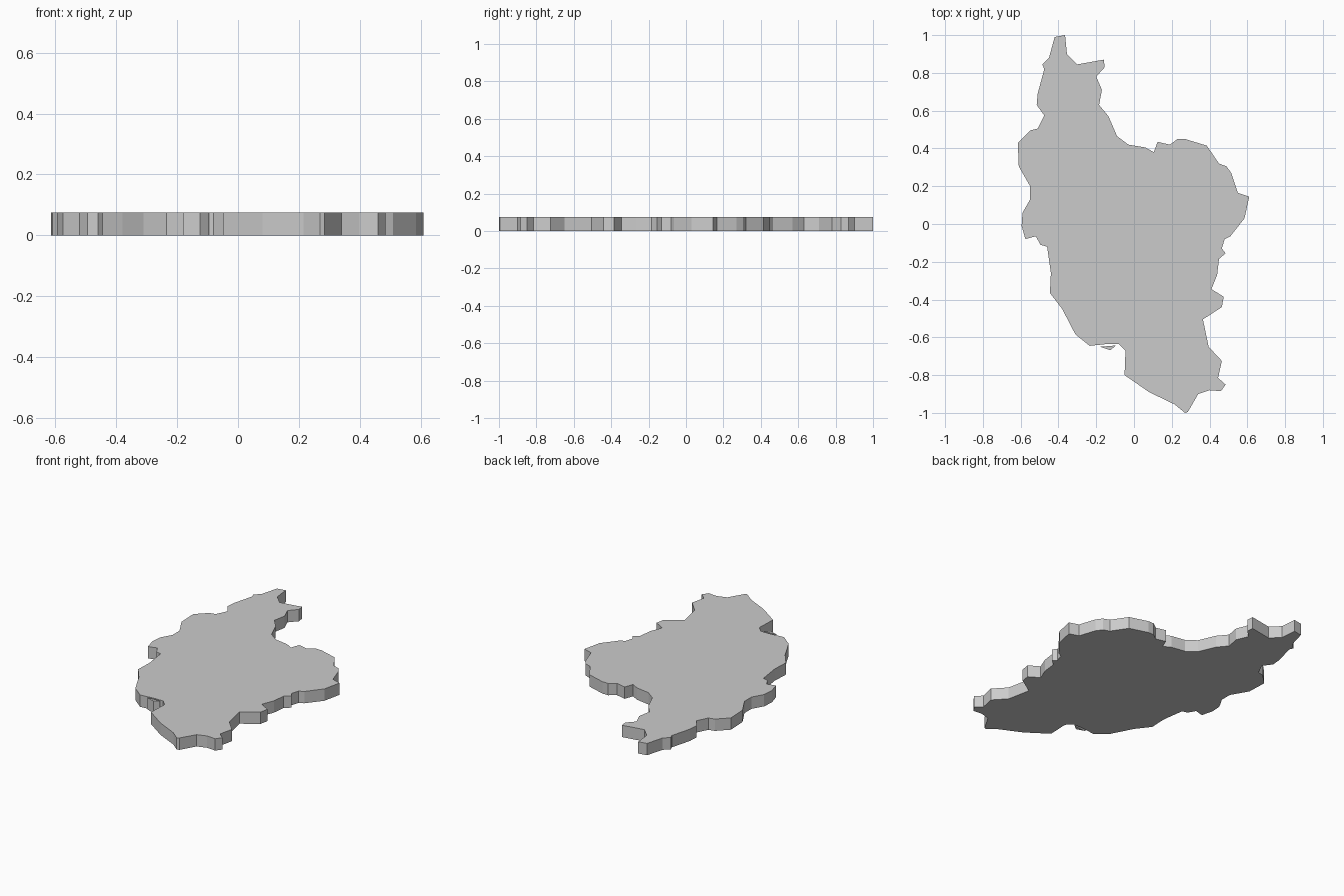
import bpy
import bmesh

THICKNESS = 0.075


def slab(name, outline):
    """Flat plate: a closed outline extruded straight up from z = 0."""
    bm = bmesh.new()
    face = bm.faces.new([bm.verts.new((x, y, 0)) for x, y in outline])
    bm.normal_update()
    if face.normal.z > 0:
        face.normal_flip()
    top = bmesh.ops.extrude_face_region(bm, geom=[face], use_keep_orig=True)
    verts = [g for g in top["geom"] if isinstance(g, bmesh.types.BMVert)]
    bmesh.ops.translate(bm, verts=verts, vec=(0, 0, THICKNESS))
    bmesh.ops.recalc_face_normals(bm, faces=bm.faces)
    mesh = bpy.data.meshes.new(name)
    bm.to_mesh(mesh)
    bm.free()
    obj = bpy.data.objects.new(name, mesh)
    bpy.context.collection.objects.link(obj)
    return obj


# Main land plate, clockwise from the northern tip
slab("land_plate", [
    (-.42, .99), (-.365, 1), (-.355, .9), (-.30, .845), (-.16, .87),
    (-.155, .83), (-.2, .78), (-.17, .71), (-.185, .63), (-.135, .57),
    (-.09, .465), (-.03, .42), (.06, .405), (.105, .38), (.125, .435),
    (.19, .42), (.23, .45), (.27, .45), (.385, .415), (.45, .32),
    (.49, .305), (.515, .27), (.55, .165), (.61, .145), (.585, .03),
    (.51, -.065), (.48, -.08), (.465, -.13), (.485, -.155), (.45, -.185),
    (.44, -.27), (.41, -.345), (.475, -.385), (.465, -.44), (.365, -.505),
    (.395, -.65), (.465, -.725), (.445, -.815), (.485, -.85), (.46, -.885),
    (.4, -.88), (.34, -.9), (.285, -.995), (.27, -1), (.215, -.955),
    (.08, -.89), (-.05, -.8), (-.045, -.67), (-.08, -.635), (-.14, -.635),
    (-.235, -.645), (-.31, -.585), (-.38, -.45), (-.445, -.365), (-.44, -.26),
    (-.46, -.12), (-.495, -.11), (-.52, -.065), (-.575, -.08), (-.595, -.01),
    (-.59, .06), (-.55, .13), (-.55, .2), (-.61, .305), (-.615, .43),
    (-.55, .495), (-.51, .505), (-.475, .575), (-.515, .63), (-.51, .69),
    (-.475, .82), (-.485, .845), (-.45, .88),
])

# Small islet off the southern bay
slab("islet", [(-.18, -.65), (-.095, -.643), (-.125, -.668)])
